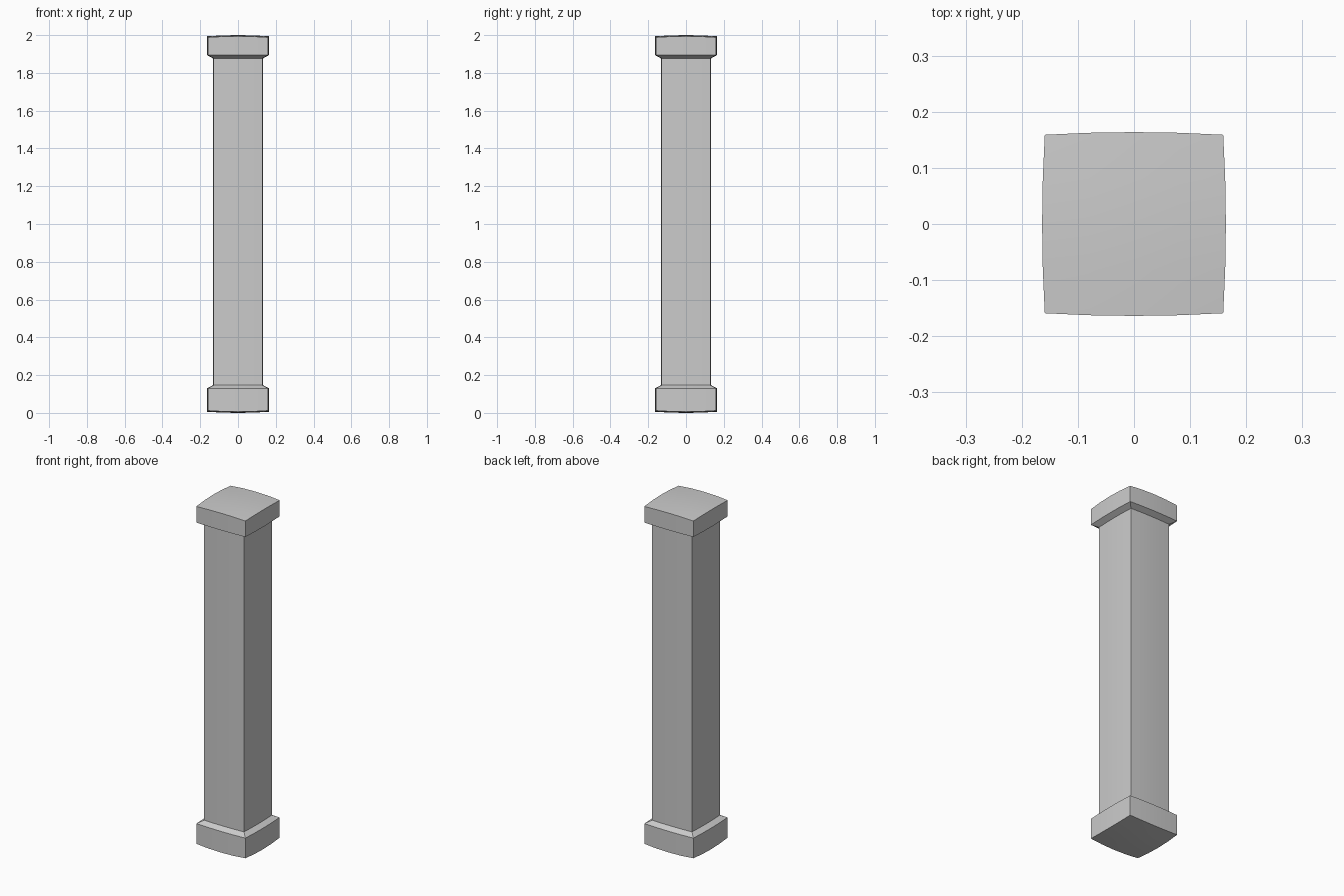
import bpy, bmesh, math

if "Cube" in bpy.data.objects:
    bpy.data.objects.remove(bpy.data.objects["Cube"])

N = 4            # segments along each side
BULGE = 0.03     # how far the sides bow outwards
CAP_H = 0.159    # half width of the end blocks at their corners
SHAFT_H = 0.129  # half width of the shaft at its corners


def bowed(u, v, h):
    """Point of a square with gently bowed sides, u and v in -1..1."""
    return h * u * (1 + BULGE * (1 - v * v)), h * v * (1 + BULGE * (1 - u * u))


def outline():
    """Grid indices around the rim, in order."""
    return ([(i, 0) for i in range(N)] + [(N, i) for i in range(N)] +
            [(N - i, N) for i in range(N)] + [(0, N - i) for i in range(N)])


def uv(i, j):
    return 2 * i / N - 1, 2 * j / N - 1


def ring(bm, h, z):
    return [bm.verts.new((*bowed(*uv(i, j), h), z)) for i, j in outline()]


def bridge(bm, a, b):
    for k in range(len(a)):
        m = (k + 1) % len(a)
        bm.faces.new((a[k], a[m], b[m], b[k]))


def finish(bm, name):
    mesh = bpy.data.meshes.new(name)
    bm.to_mesh(mesh)
    bm.free()
    mesh.shade_smooth()
    mesh.set_sharp_from_angle(angle=math.radians(28))
    obj = bpy.data.objects.new(name, mesh)
    bpy.context.collection.objects.link(obj)


def end_block(name, flip):
    """Block with a domed outer face and a chamfer towards the shaft."""
    bm = bmesh.new()
    grid = {}
    for i in range(N + 1):
        for j in range(N + 1):
            u, v = uv(i, j)
            grid[i, j] = bm.verts.new((*bowed(u, v, CAP_H), 0.006 * (u * u + v * v)))
    for i in range(N):
        for j in range(N):
            bm.faces.new((grid[i, j], grid[i, j + 1], grid[i + 1, j + 1], grid[i + 1, j]))
    rim = [grid[k] for k in outline()]
    shoulder = ring(bm, CAP_H, 0.13)
    neck = ring(bm, SHAFT_H, 0.147)
    bridge(bm, rim, shoulder)
    bridge(bm, shoulder, neck)
    if flip:
        for vert in bm.verts:
            # the cap is a slightly shorter, mirrored base
            z = vert.co.z
            vert.co.z = 2 - (z if z < 0.1 else z - 0.024)
        bmesh.ops.reverse_faces(bm, faces=bm.faces)
    finish(bm, name)


# Base and cap
end_block("base", False)
end_block("cap", True)

# Shaft between the two blocks
bm = bmesh.new()
bridge(bm, ring(bm, SHAFT_H, 0.147), ring(bm, SHAFT_H, 1.877))
finish(bm, "shaft")
